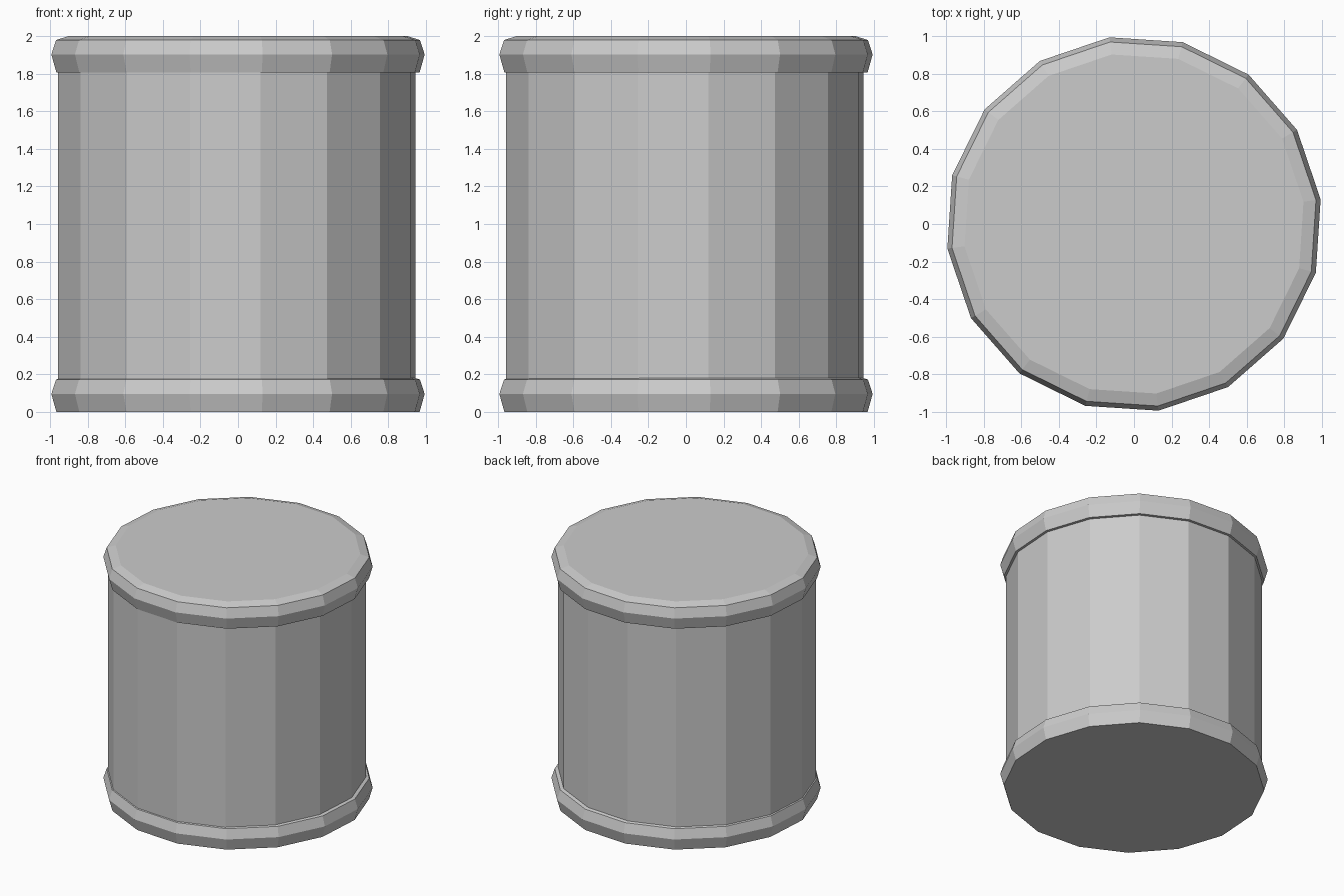
import bpy, bmesh
from math import cos, sin, radians

if "Cube" in bpy.data.objects:
    bpy.data.objects.remove(bpy.data.objects["Cube"])

SIDES = 16
TURN = radians(7.5)


def lathe(name, profile, z=0.0, offset=0.0):
    """Closed faceted solid from (radius, height) rings."""
    bm = bmesh.new()
    rings = []
    for r, h in profile:
        ring = []
        for i in range(SIDES):
            a = TURN + radians(360 / SIDES) * i
            ring.append(bm.verts.new((r * cos(a) + offset, r * sin(a) + offset, h)))
        rings.append(ring)
    for low, high in zip(rings, rings[1:]):
        for i in range(SIDES):
            j = (i + 1) % SIDES
            bm.faces.new((low[i], low[j], high[j], high[i]))
    bm.faces.new(rings[0][::-1])
    bm.faces.new(rings[-1])
    mesh = bpy.data.meshes.new(name)
    bm.to_mesh(mesh)
    bm.free()
    obj = bpy.data.objects.new(name, mesh)
    obj.location.z = z
    bpy.context.collection.objects.link(obj)
    return obj


# Identical bevelled rims at the base and top
rim = [(0.975, 0), (1.002, 0.095), (0.977, 0.172), (0.91, 0.193)]
lathe("bottom_rim", rim)
lathe("top_rim", rim, z=1.807)

# Straight body, sitting very slightly off centre between the rims
lathe("drum_body", [(0.96, 0.1), (0.96, 1.82)], offset=-0.0065)
